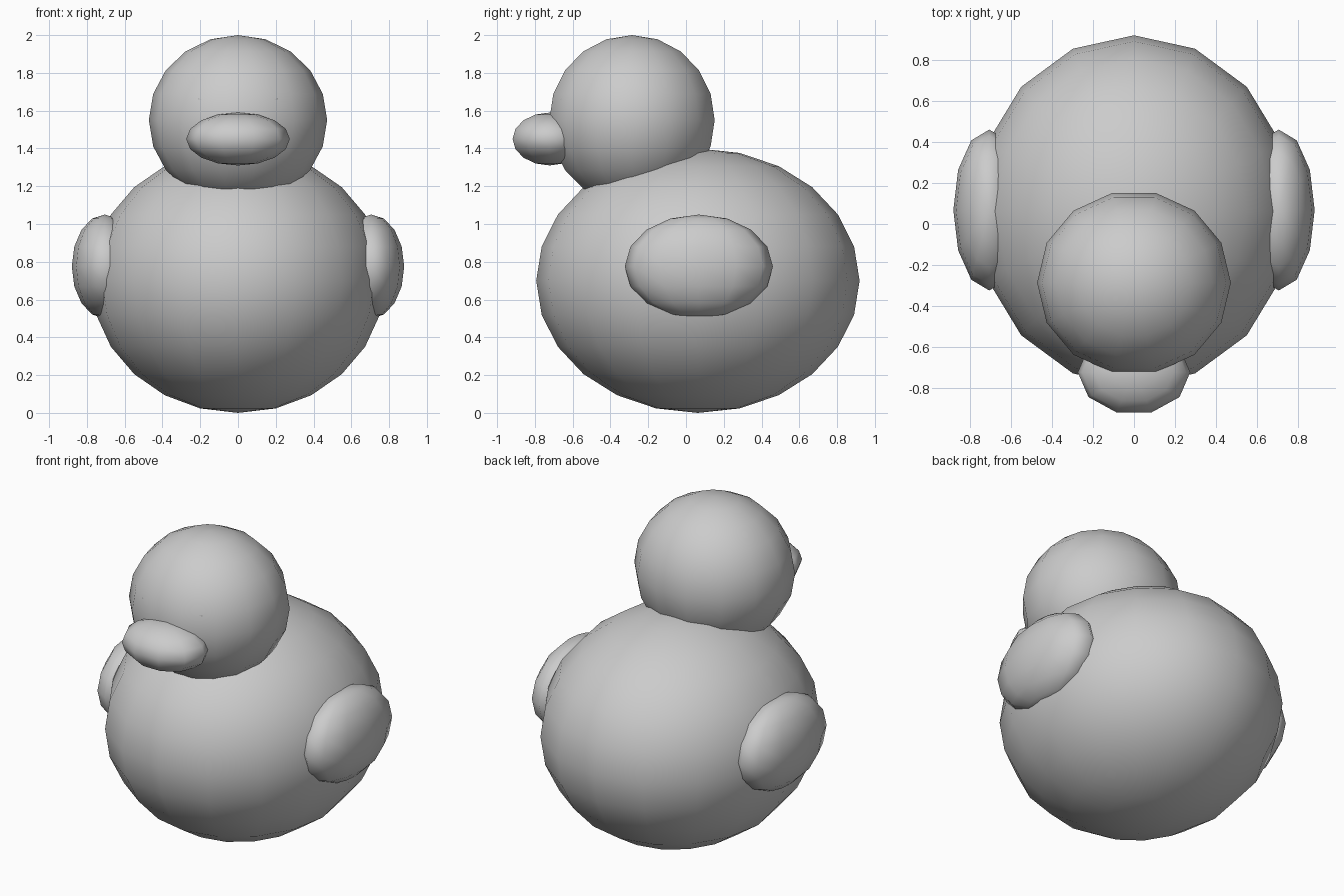
import bpy
import bmesh
from math import pi
from mathutils import Matrix

if "Cube" in bpy.data.objects:
    bpy.data.objects.remove(bpy.data.objects["Cube"])


def ellipsoid(name, centre, radii, segments, rings):
    """Smooth stretched sphere with a ring vertex on the x axis."""
    bm = bmesh.new()
    bmesh.ops.create_uvsphere(bm, u_segments=segments, v_segments=rings, radius=1)
    bm.transform(Matrix.Rotation(pi / 2, 4, 'Z'))
    bm.transform(Matrix.Diagonal((*radii, 1)))
    for f in bm.faces:
        f.smooth = True
    mesh = bpy.data.meshes.new(name)
    bm.to_mesh(mesh)
    bm.free()
    obj = bpy.data.objects.new(name, mesh)
    obj.location = centre
    bpy.context.collection.objects.link(obj)
    return obj


# Body, head and beak
ellipsoid("body", (0, 0.063, 0.70), (0.777, 0.856, 0.70), 16, 12)
ellipsoid("head", (0, -0.286, 1.55), (0.472, 0.449, 0.45), 14, 10)
ellipsoid("beak", (0, -0.722, 1.45), (0.274, 0.206, 0.14), 10, 8)

# Wings, and small eyes almost flush with the head
for side, s in (("right", 1), ("left", -1)):
    ellipsoid(f"{side}_wing", (s * 0.705, 0.068, 0.775), (0.175, 0.392, 0.275), 12, 8)
    ellipsoid(f"{side}_eye", (s * 0.18, -0.625, 1.66), (0.045, 0.045, 0.045), 8, 6)
